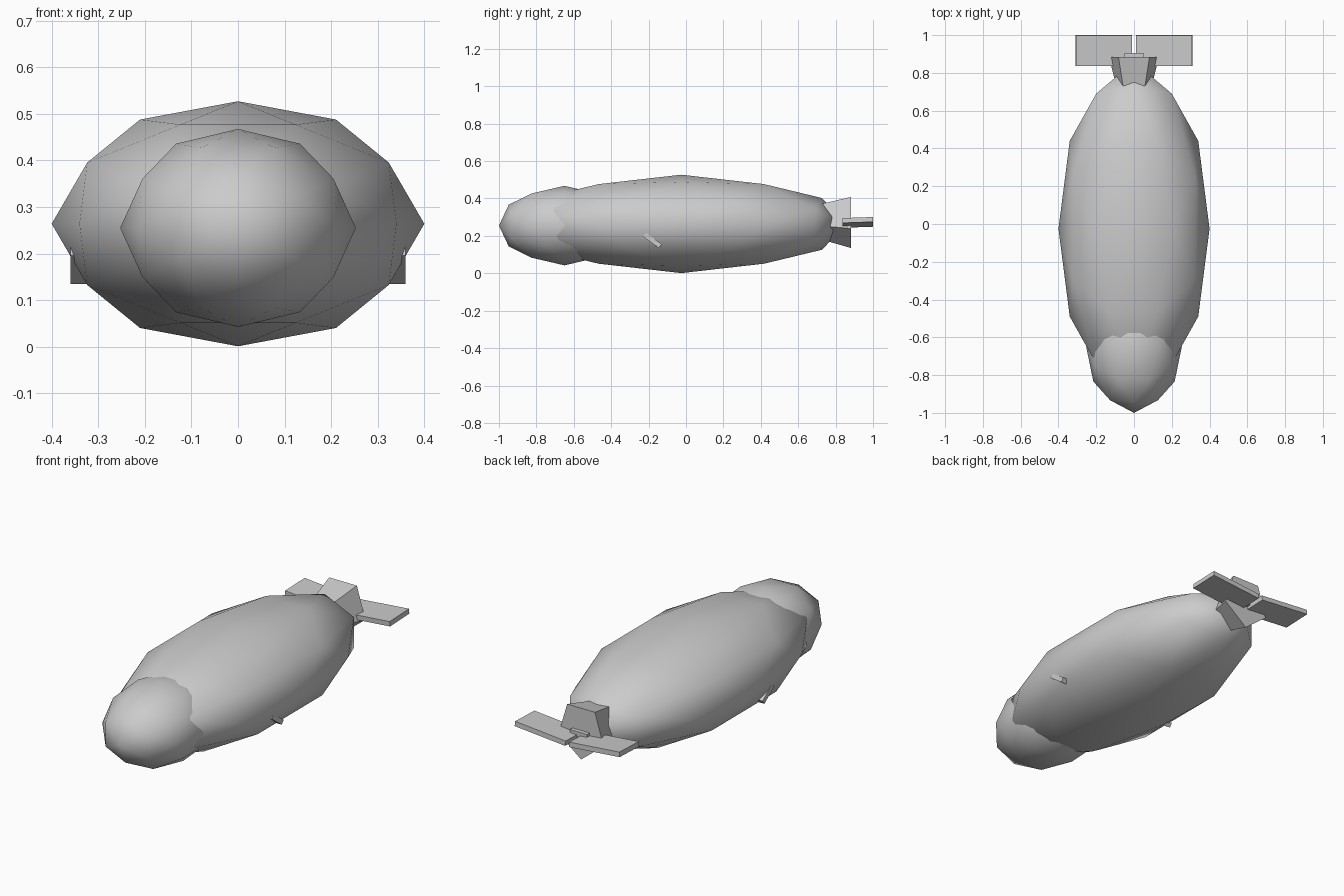
import bpy, bmesh, math
from mathutils import Matrix, Vector

if "Cube" in bpy.data.objects:
    bpy.data.objects.remove(bpy.data.objects["Cube"])


def finish(name, bm, smooth=False):
    bmesh.ops.recalc_face_normals(bm, faces=bm.faces)
    mesh = bpy.data.meshes.new(name)
    bm.to_mesh(mesh)
    bm.free()
    for p in mesh.polygons:
        p.use_smooth = smooth
    ob = bpy.data.objects.new(name, mesh)
    bpy.context.collection.objects.link(ob)
    return ob


def ellipsoid(name, centre, radii):
    # icosphere turned so its two-fold axes match the world axes
    bm = bmesh.new()
    m = (Matrix.Translation(centre) @ Matrix.Diagonal((*radii, 1))
         @ Matrix.Rotation(-math.radians(31.717), 4, 'Y'))
    bmesh.ops.create_icosphere(bm, subdivisions=2, radius=1, matrix=m)
    return finish(name, bm, True)


def box(name, centre, size, rot=Matrix.Identity(4)):
    bm = bmesh.new()
    m = Matrix.Translation(centre) @ rot @ Matrix.Diagonal((*size, 1))
    bmesh.ops.create_cube(bm, size=1, matrix=m)
    return finish(name, bm)


# Body and head
ellipsoid("body", (0, -0.025, 0.264), (0.4, 0.884, 0.263))
ellipsoid("head", (0, -0.65, 0.255), (0.253, 0.35, 0.2125))

# Five-sided flared tail cone, point down, flat on top
bm = bmesh.new()
rings = []
for y, k in ((0.62, 0.5), (0.883, 1.0)):
    ring = []
    for i in range(5):
        a = math.radians(-90 + 72 * i)
        ring.append(bm.verts.new((0.139 * k * math.cos(a), y,
                                  0.286 + 0.151 * k * math.sin(a))))
    rings.append(ring)
for i in range(5):
    j = (i + 1) % 5
    bm.faces.new((rings[0][i], rings[0][j], rings[1][j], rings[1][i]))
bm.faces.new(rings[0])
bm.faces.new(rings[1])
finish("tail_cone", bm)

# Small hub behind the tail cone
box("tail_hub", (0, 0.885, 0.275), (0.1, 0.04, 0.03))

# Tail paddles and side fins, one per side
for s, side in ((1, "right"), (-1, "left")):
    tilt = Matrix.Rotation(math.radians(-5 * s), 4, 'Y') @ Matrix.Rotation(math.radians(2), 4, 'X')
    box("tail_paddle_" + side, (0.16 * s, 0.918, 0.272), (0.298, 0.163, 0.026), tilt)
    pitch = Matrix.Rotation(math.radians(-36), 4, 'X')
    box("side_fin_" + side, (0.3 * s, -0.18, 0.176), (0.12, 0.105, 0.026), pitch)
